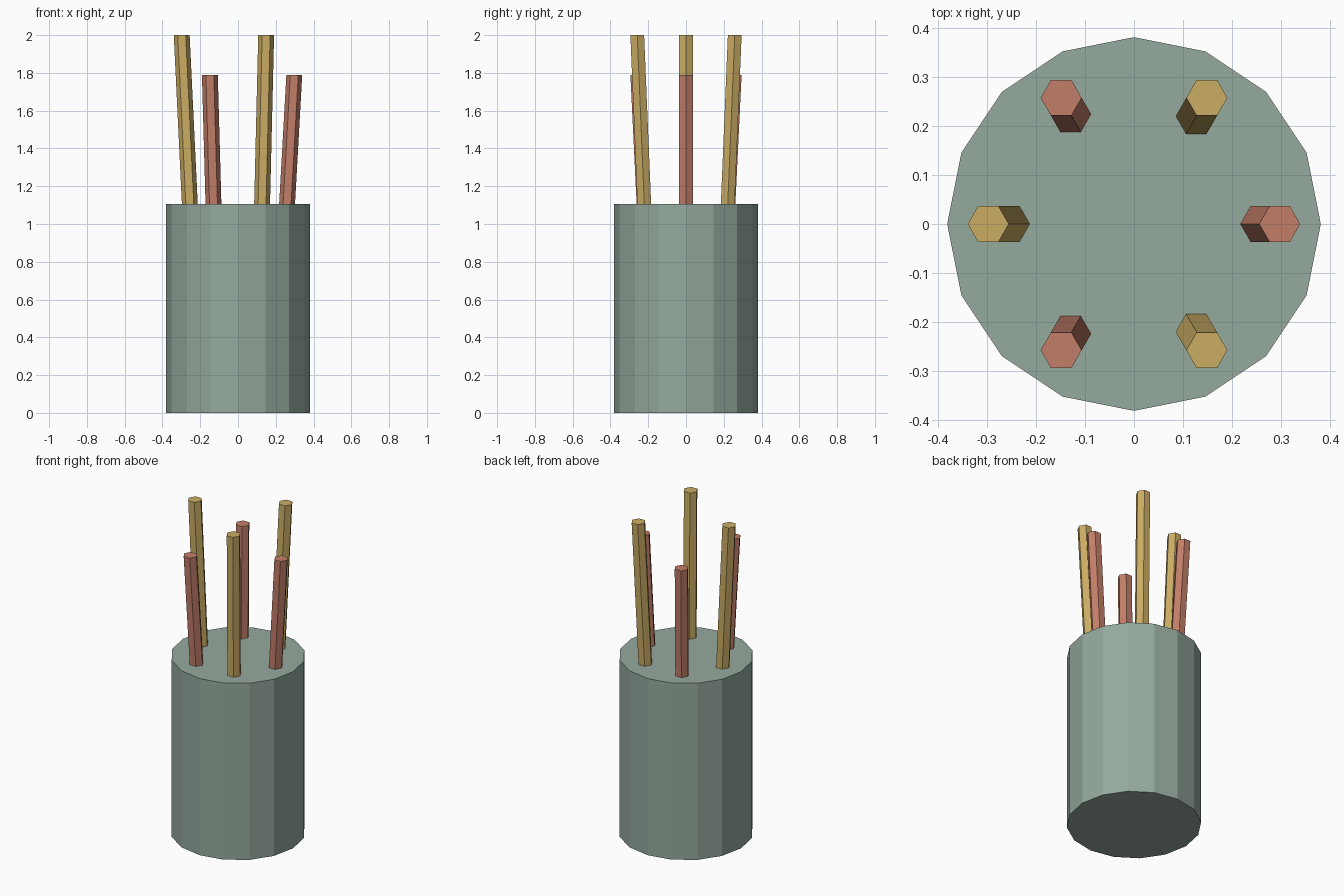
import bpy, bmesh
from math import cos, sin, pi

if "Cube" in bpy.data.objects:
    bpy.data.objects.remove(bpy.data.objects["Cube"])


def material(name, rgb):
    m = bpy.data.materials.new(name)
    m.diffuse_color = (*rgb, 1)
    m.use_nodes = True
    m.node_tree.nodes["Principled BSDF"].inputs["Base Color"].default_value = m.diffuse_color
    return m


def prism(name, sides, radius, bottom, top, mat):
    """Flat-ended prism between two centres; it leans when they differ in x, y."""
    bm = bmesh.new()
    rings = [[bm.verts.new((c[0] + radius * cos(2 * pi * i / sides),
                            c[1] + radius * sin(2 * pi * i / sides), c[2]))
              for i in range(sides)] for c in (bottom, top)]
    low, high = rings
    bm.faces.new(low[::-1])
    bm.faces.new(high)
    for i in range(sides):
        j = (i + 1) % sides
        bm.faces.new((low[i], low[j], high[j], high[i]))
    mesh = bpy.data.meshes.new(name)
    bm.to_mesh(mesh)
    bm.free()
    mesh.materials.append(mat)
    obj = bpy.data.objects.new(name, mesh)
    bpy.context.collection.objects.link(obj)
    return obj


green = material("cup_green", (0.30, 0.40, 0.34))
yellow = material("pencil_yellow", (0.60, 0.42, 0.13))
red = material("pencil_red", (0.54, 0.21, 0.14))

# Cup
prism("cup", 16, 0.382, (0, 0, 0), (0, 0, 1.105), green)

# Ring of outward-leaning pencils, alternating short red and tall yellow
for k in range(6):
    a = k * pi / 3
    height, mat = (1.79, red) if k % 2 == 0 else (2.0, yellow)
    prism(f"pencil_{k + 1}", 6, 0.042,
          (0.226 * cos(a), 0.226 * sin(a), 0.5),
          (0.298 * cos(a), 0.298 * sin(a), height), mat)
